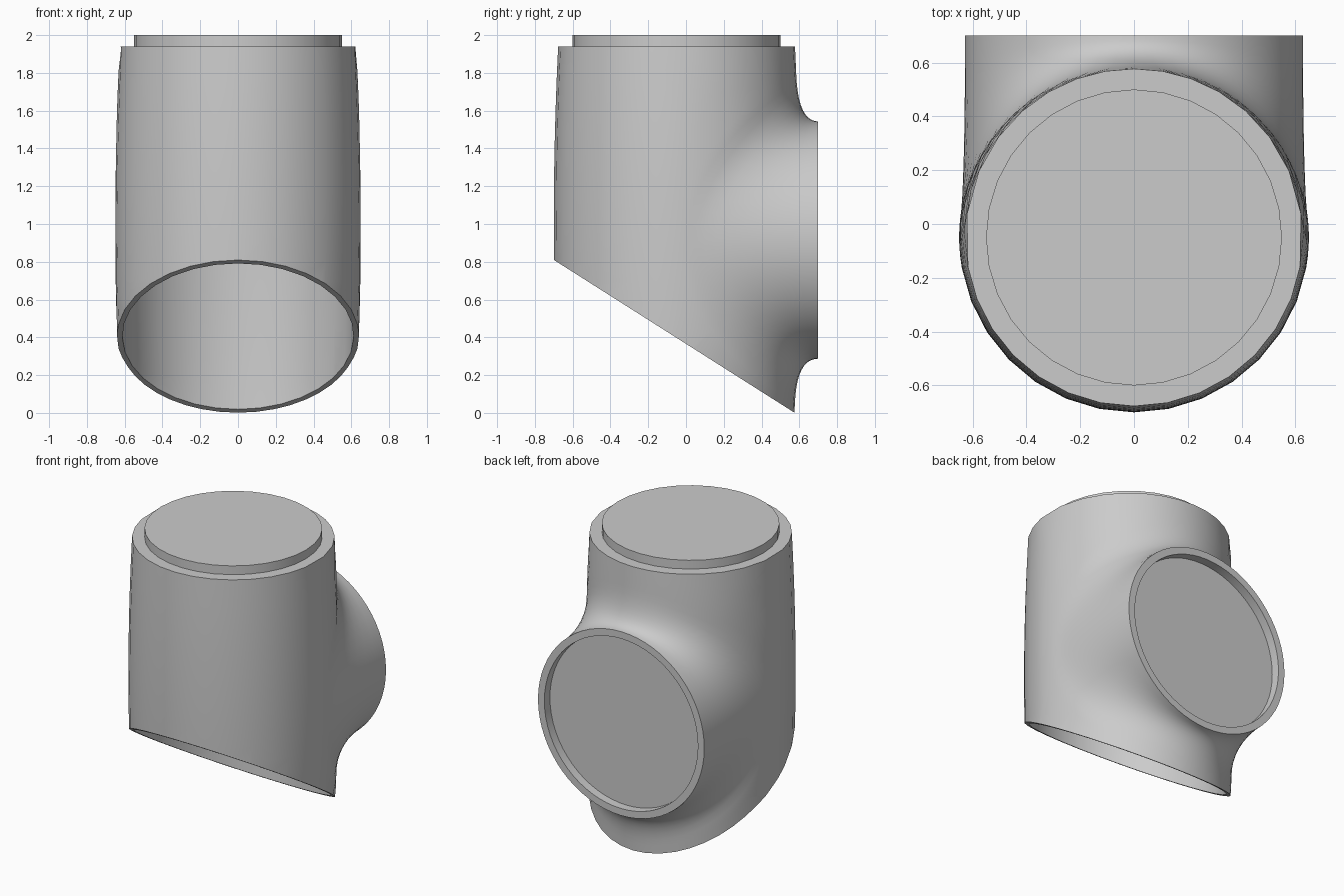
import bpy, bmesh, math
from mathutils import Vector

if "Cube" in bpy.data.objects:
    bpy.data.objects.remove(bpy.data.objects["Cube"])

CY, ZC, ZTOP = -0.05, 0.915, 1.94      # body axis, port height, shoulder height
PR, PY = 0.628, 0.70                   # port radius and face position
N = 64                                 # segments round the port

grey = bpy.data.materials.new("light grey")
grey.diffuse_color = (0.6, 0.6, 0.6, 1)
grey.use_nodes = True
grey.node_tree.nodes["Principled BSDF"].inputs["Base Color"].default_value = grey.diffuse_color


def radius(z):
    return 0.65 - 0.023 * ((z - 1.0) / 0.94) ** 2


def on_body(theta, z, inset=0.0):
    r = radius(z) - inset
    return Vector((r * math.sin(theta), CY + r * math.cos(theta), z))


def skin(bm, rows, closed):
    """Quads between successive rows of points."""
    vs = [[bm.verts.new(p) for p in row] for row in rows]
    n = len(vs[0])
    for a, b in zip(vs, vs[1:]):
        for i in range(n if closed else n - 1):
            j = (i + 1) % n
            bm.faces.new((a[i], a[j], b[j], b[i]))
    return vs


def finish(bm, name):
    bmesh.ops.recalc_face_normals(bm, faces=bm.faces)
    me = bpy.data.meshes.new(name)
    bm.to_mesh(me)
    bm.free()
    me.materials.append(grey)
    ob = bpy.data.objects.new(name, me)
    bpy.context.collection.objects.link(ob)
    bpy.ops.object.select_all(action='DESELECT')
    ob.select_set(True)
    bpy.context.view_layer.objects.active = ob
    bpy.ops.object.shade_smooth_by_angle(angle=math.radians(30))


bm = bmesh.new()

# Side port with recessed disc, filleted into the back half of the body
SPAN = math.radians(100)
columns = []
for k in range(N):
    phi = 2 * math.pi * k / N
    c, s = math.cos(phi), math.sin(phi)
    ring = lambda r, y: Vector((r * c, y, ZC + r * s))
    p0 = ring(PR, PY)
    z1 = p0.z
    p1 = Vector((p0.x, CY + math.sqrt(radius(z1) ** 2 - p0.x ** 2), z1))
    t2 = math.radians(88) * c
    z2 = ZC + (0.88 if s > 0 else 0.86) * s
    p2 = on_body(t2, z2)
    col = [ring(0.58, 0.64), ring(0.58, PY)]
    for i in range(11):                       # fillet curve
        t = i / 10
        p = p0 * (1 - t) ** 2 + p1 * 2 * t * (1 - t) + p2 * t * t
        d = Vector((p.x, p.y - CY))
        if d.length < radius(p.z):
            d *= radius(p.z) / d.length
        col.append(Vector((d.x, d.y + CY, p.z)))
    m = max(abs(c), abs(s))
    m = abs(c) if abs(abs(c) - abs(s)) < 1e-6 else m
    t3 = SPAN * c / m
    z3 = ZC + (ZTOP - ZC if s > 0 else 1.1) * s / m
    for f in (0.33, 0.67, 1.0):               # out to the edge of the back half
        col.append(on_body(t2 + (t3 - t2) * f, z2 + (z3 - z2) * f))
    columns.append(col)
vs = skin(bm, list(zip(*columns)), True)
bm.faces.new(vs[0])

# Front half of the body
levels = []
for k in range(-N // 8, N // 8 + 1):
    t = math.tan(2 * math.pi * k / N)
    levels.append(ZC + (ZTOP - ZC if t > 0 else 1.1) * t)
F = 14
skin(bm, [[on_body(SPAN + (2 * math.pi - 2 * SPAN) * i / F, z) for i in range(F + 1)]
          for z in levels], False)
bmesh.ops.remove_doubles(bm, verts=bm.verts, dist=0.0005)

# Flat shoulder on top
rim = [e for e in bm.edges if e.is_boundary and all(v.co.z > ZTOP - 0.001 for v in e.verts)]
bmesh.ops.edgeloop_fill(bm, edges=rim)

# Inner bore
inner = skin(bm, [[on_body(2 * math.pi * i / 32, z, 0.028) for i in range(32)]
                  for z in (-0.2, 0.2, 0.5, 0.8, 1.2, 1.6, 1.9)], True)
bm.faces.new(inner[-1])

# Slanted cut at the bottom, closed with a thin rim
bmesh.ops.bisect_plane(bm, geom=bm.verts[:] + bm.edges[:] + bm.faces[:], dist=1e-5,
                       plane_co=(0, 0.576, 0), plane_no=(0, -0.81, -1.276), clear_outer=True)
bmesh.ops.bridge_loops(bm, edges=[e for e in bm.edges if e.is_boundary])
finish(bm, "joint_housing")

# Raised round plate on top
bm = bmesh.new()
disc = lambda z: [Vector((0.55 * math.sin(2 * math.pi * i / 32),
                          CY + 0.55 * math.cos(2 * math.pi * i / 32), z)) for i in range(32)]
cap = skin(bm, [disc(ZTOP), disc(2.0)], True)
bm.faces.new(cap[-1])
finish(bm, "top_plate")
